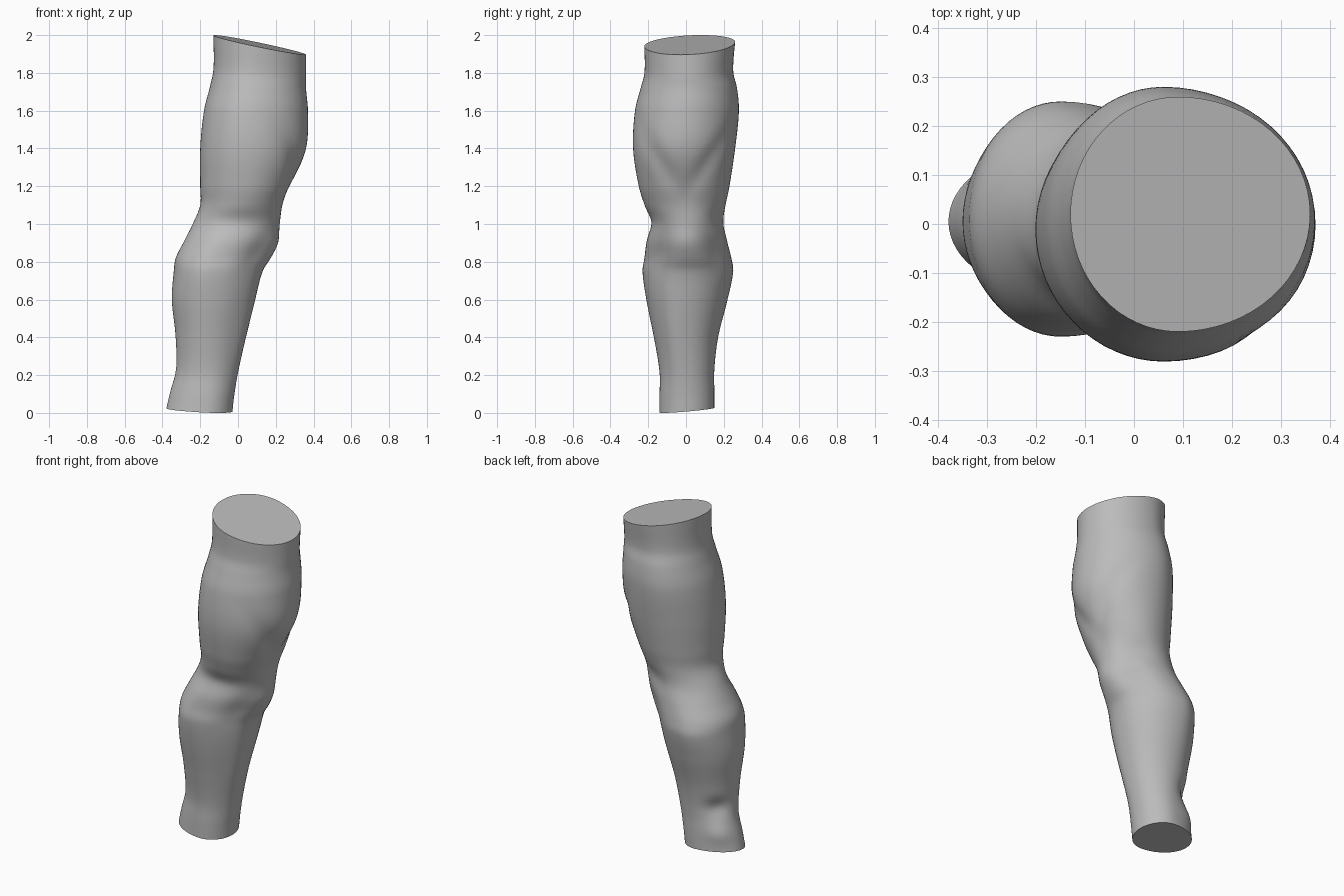
import bpy
import bmesh
from math import sin, cos, pi, exp, radians

cube = bpy.data.objects.get("Cube")
if cube:
    bpy.data.objects.remove(cube, do_unlink=True)

SEGMENTS = 64
RINGS = 110

# Limb outline in hundredths: height, x min, x max, y min, y max, x where widest
OUTLINE = [
    (1, -38, -3, -14, 15, -17),
    (10, -36, -2, -14, 15, -16),
    (22, -33, 0, -14, 15, -15),
    (40, -33, 4, -17, 17, -15),
    (60, -35, 9, -21, 22, -15),
    (75, -34, 13, -23, 25, -15),
    (82, -33, 17, -22, 24, -13),
    (90, -29, 20, -21, 22, -8),
    (100, -24, 22, -19, 20, -1),
    (110, -20, 24, -22, 21, 3),
    (120, -20, 28, -25, 23, 5),
    (140, -20, 36, -28, 26, 6),
    (160, -18, 37, -27, 28, 6),
    (172, -15, 36, -24, 27, 7),
    (80 + 100, -13, 36, -22, 25, 8),
    (195, -13, 36, -22, 26, 9),
]

# Soft swellings and hollows: direction in degrees, height, spread, height spread, depth
SWELLINGS = [
    (0, 0.90, 22, 0.07, 0.012),       # kneecap
    (42, 0.84, 18, 0.10, -0.015),     # hollows beside the knee
    (-42, 0.84, 18, 0.10, -0.015),
    (-90, 1.02, 40, 0.05, -0.008),    # lower edge of the thigh
    (60, 1.03, 25, 0.06, -0.012),
    (140, 0.28, 25, 0.06, -0.025),    # heel tendon hollow
    (135, 0.12, 22, 0.06, 0.012),     # ankle
    (-25, 0.45, 18, 0.25, 0.010),     # shin ridge
]


def smooth_sample(height):
    """Interpolate the outline with smooth tangents."""
    h = height * 100
    last = len(OUTLINE) - 1
    i = max(k for k in range(last) if OUTLINE[k][0] <= h or k == 0)
    a, b = OUTLINE[i], OUTLINE[i + 1]
    before, after = OUTLINE[max(i - 1, 0)], OUTLINE[min(i + 2, last)]
    span = b[0] - a[0]
    t = min(max((h - a[0]) / span, 0), 1)
    values = []
    for c in range(1, len(a)):
        m0 = (b[c] - before[c]) / (b[0] - before[0]) * span
        m1 = (after[c] - a[c]) / (after[0] - a[0]) * span
        ease = t * t * (3 - 2 * t)
        value = a[c] + (b[c] - a[c]) * ease
        value += m0 * t * (1 - t) ** 2 - m1 * t * t * (1 - t)
        values.append(value / 100)
    return values


def bell(distance, width):
    return exp(-(distance / width) ** 2)


def angle_gap(degrees, target):
    return (degrees - target + 180) % 360 - 180


def muscle_relief(degrees, height):
    relief = 0
    for direction, level, spread, tall, depth in SWELLINGS:
        relief += depth * bell(angle_gap(degrees, direction), spread) * bell(height - level, tall)
    # V-shaped groove that outlines the front thigh muscle
    for side in (-1, 1):
        groove = side * 50 * max(height - 1.12, 0) / 0.36
        relief -= 0.014 * bell(angle_gap(degrees, groove), 13) * bell(height - 1.32, 0.17)
    return relief


def limb_point(angle, height):
    x0, x1, y0, y1, wide = smooth_sample(height)
    middle = (y0 + y1) / 2
    c, s = cos(angle), sin(angle)
    relief = muscle_relief(angle * 180 / pi, height)
    x = wide + c * ((x1 - wide if c > 0 else wide - x0) + relief)
    y = middle + s * ((y1 - y0) / 2 + relief)
    # Slanted cuts at both ends
    low = max(0, 1 - height / 0.35)
    high = max(0, (height - 1.72) / 0.23)
    z = height + low * (0.09 * y - 0.05 * (x + 0.2))
    z += high * (0.05 * y - 0.21 * (x - 0.115))
    return x, y, z


def make_material(name, colour):
    material = bpy.data.materials.new(name)
    material.use_nodes = True
    material.diffuse_color = colour
    shader = next(n for n in material.node_tree.nodes if n.type == "BSDF_PRINCIPLED")
    shader.inputs["Base Color"].default_value = colour
    return material


# Loft the limb ring by ring and close both ends
bm = bmesh.new()
rings = []
for r in range(RINGS + 1):
    height = 0.015 + (1.947 - 0.015) * r / RINGS
    rings.append([bm.verts.new(limb_point(2 * pi * k / SEGMENTS, height)) for k in range(SEGMENTS)])
for lower, upper in zip(rings, rings[1:]):
    for k in range(SEGMENTS):
        n = (k + 1) % SEGMENTS
        bm.faces.new((lower[k], lower[n], upper[n], upper[k]))
bm.faces.new(rings[0][::-1])
bm.faces.new(rings[-1])

mesh = bpy.data.meshes.new("leg")
bm.to_mesh(mesh)
bm.free()
mesh.materials.append(make_material("plain grey", (0.5, 0.5, 0.5, 1)))
leg = bpy.data.objects.new("leg", mesh)
bpy.context.collection.objects.link(leg)

# Smooth skin with sharp cut edges
bpy.ops.object.select_all(action="DESELECT")
leg.select_set(True)
bpy.context.view_layer.objects.active = leg
bpy.ops.object.shade_smooth_by_angle(angle=radians(40))
